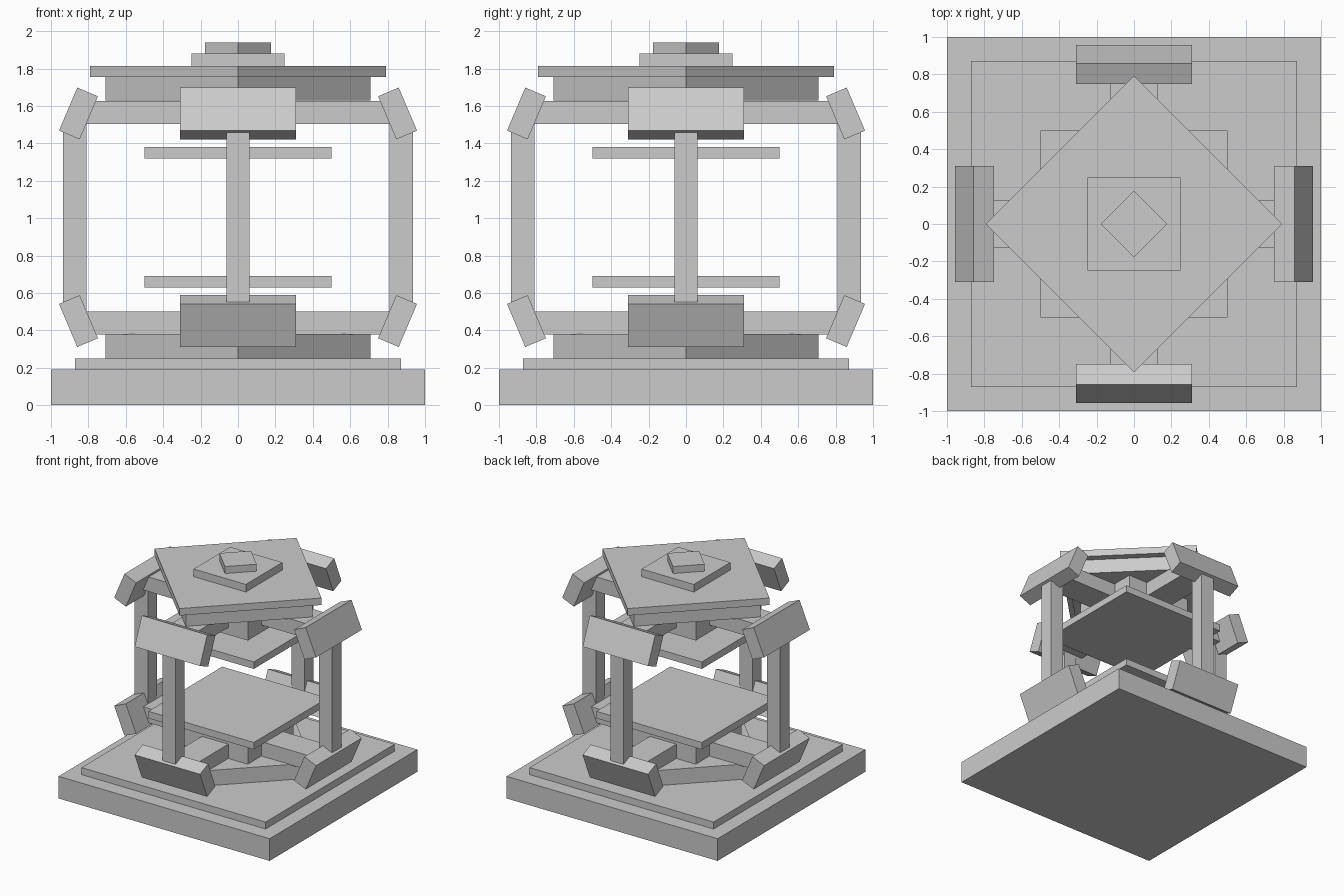
import bpy
from math import radians, sin, cos, pi
from mathutils import Matrix

if "Cube" in bpy.data.objects:
    bpy.data.objects.remove(bpy.data.objects["Cube"])

grey = bpy.data.materials.new("light_grey")
grey.use_nodes = True
colour = (0.6, 0.6, 0.6, 1)
grey.diffuse_color = colour
grey.node_tree.nodes["Principled BSDF"].inputs["Base Color"].default_value = colour


def block(name, size, centre, turn=0, tilt=0):
    """Box of a full size, tilted about its own x axis, then swung round the model's z axis."""
    bpy.ops.mesh.primitive_cube_add(size=1)
    ob = bpy.context.object
    ob.name = name
    ob.matrix_world = (Matrix.Rotation(turn, 4, 'Z') @ Matrix.Translation(centre)
                       @ Matrix.Rotation(tilt, 4, 'X') @ Matrix.Diagonal((*size, 1)))
    bpy.ops.object.transform_apply(location=True, rotation=True, scale=True)
    ob.data.materials.append(grey)
    return ob


def slab(name, side, bottom, top, turn=0):
    """Square slab centred on the model's axis."""
    return block(name, (side, side, top - bottom), (0, 0, (bottom + top) / 2), turn)


diamond = pi / 4

# Stepped foot and lower core
slab("base", 2, 0, 0.19)
slab("base_step", 1.745, 0.19, 0.25)
slab("lower_diamond", 1, 0.25, 0.38, diamond)
slab("lower_hub", 0.62, 0.38, 0.57)

# Floating inner plates
slab("lower_plate", 1, 0.63, 0.69)
slab("upper_plate", 1, 1.32, 1.38)

# Upper core and stepped cap
slab("upper_hub", 0.62, 1.44, 1.63)
slab("upper_diamond", 1, 1.63, 1.755, diamond)
slab("roof", 1.12, 1.755, 1.815, diamond)
slab("cap", 0.495, 1.815, 1.88)
slab("finial", 0.25, 1.88, 1.94, diamond)

# Four arms: post, spokes and tilted brackets on every side
for side, label in enumerate(("front", "left", "back", "right")):
    turn = side * pi / 2
    block(label + "_post", (0.125, 0.125, 1.0), (0, -0.873, 1.005), turn)
    for level, spoke_z, bracket_z, lean in (("lower", 0.44, 0.45, 1),
                                            ("upper", 1.565, 1.56, -1)):
        block(f"{label}_{level}_spoke", (0.25, 0.56, 0.125),
              (0, -0.56, spoke_z), turn)
        block(f"{label}_{level}_bracket", (0.62, 0.12, 0.25),
              (0, -0.853, bracket_z), turn, lean * radians(23))
